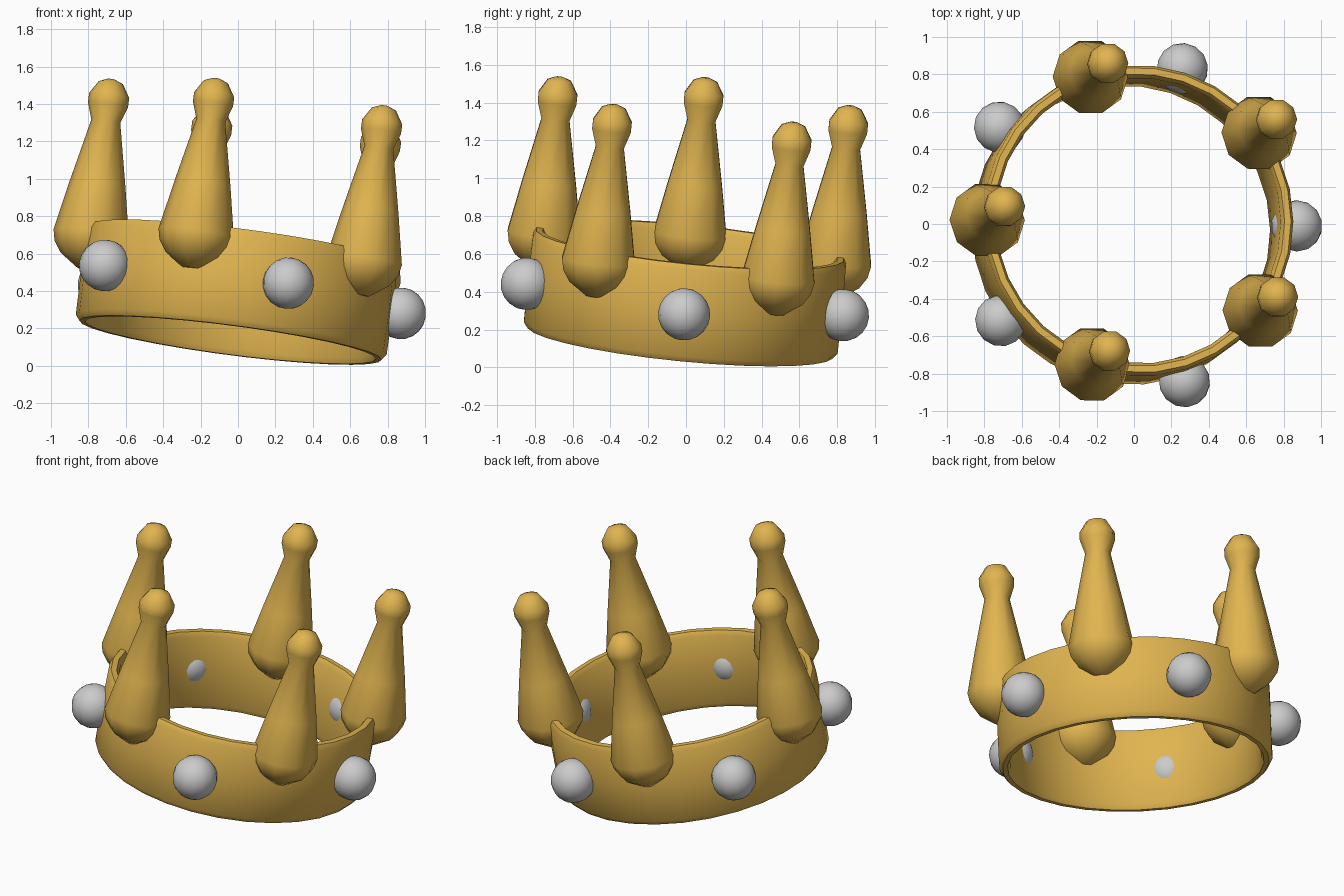
import bpy, bmesh
from math import sin, cos, pi, radians
from mathutils import Vector, Matrix

if "Cube" in bpy.data.objects:
    bpy.data.objects.remove(bpy.data.objects["Cube"])

# The whole crown leans towards +x / +y
TILT = Vector((0, 0, 1)).rotation_difference(Vector((0.13, 0.10, 1))).to_matrix().to_4x4()
FRAME = Matrix.Translation((-0.04, -0.03, 0.137)) @ TILT

gold = bpy.data.materials.new("gold")
gold.diffuse_color = (0.75, 0.46, 0.08, 1)
gold.use_nodes = True
gold.node_tree.nodes["Principled BSDF"].inputs["Base Color"].default_value = gold.diffuse_color


def finish(name, bm, matrix, mat=None, angle=45):
    bmesh.ops.recalc_face_normals(bm, faces=bm.faces)
    me = bpy.data.meshes.new(name)
    bm.to_mesh(me)
    bm.free()
    ob = bpy.data.objects.new(name, me)
    bpy.context.collection.objects.link(ob)
    ob.matrix_world = matrix
    if mat:
        me.materials.append(mat)
    bpy.ops.object.select_all(action='DESELECT')
    ob.select_set(True)
    bpy.context.view_layer.objects.active = ob
    bpy.ops.object.shade_smooth_by_angle(angle=radians(angle))
    return ob


def lathe(profile, sides, closed):
    """Spin (radius, height) points around z; open profiles get end caps."""
    bm = bmesh.new()
    rings = [[bm.verts.new((r * cos(2 * pi * i / sides), r * sin(2 * pi * i / sides), z))
              for i in range(sides)] for r, z in profile]
    pairs = list(zip(rings, rings[1:]))
    if closed:
        pairs.append((rings[-1], rings[0]))
    for a, b in pairs:
        for i in range(sides):
            j = (i + 1) % sides
            bm.faces.new((a[i], a[j], b[j], b[i]))
    if not closed:
        bm.faces.new(rings[0][::-1])
        bm.faces.new(rings[-1])
    return bm


# Band: thin ring with softened rims
band = [(0.785, 0.0), (0.815, 0.0), (0.838, 0.03), (0.84, 0.26), (0.836, 0.49),
        (0.82, 0.52), (0.785, 0.52), (0.768, 0.49), (0.772, 0.26), (0.77, 0.03)]
finish("band", lathe(band, 30, True), FRAME, gold)

# Spikes: bulged foot, long taper, knob on top
spike = [(0.05, 0.28), (0.15, 0.35), (0.19, 0.41), (0.203, 0.47), (0.15, 0.74),
         (0.078, 1.08), (0.108, 1.17), (0.108, 1.22), (0.065, 1.29), (0.02, 1.308)]
for k in range(5):
    a = pi + k * 2 * pi / 5
    place = Matrix.Rotation(a, 4, 'Z') @ Matrix.Translation((0.812, 0, 0))
    finish(f"spike_{k + 1}", lathe(spike, 10, False), FRAME @ place, gold)

# Round gems set between the spikes
for k in range(5):
    bm = bmesh.new()
    bmesh.ops.create_uvsphere(bm, u_segments=14, v_segments=10, radius=0.138)
    place = Matrix.Rotation(k * 2 * pi / 5, 4, 'Z') @ Matrix.Translation((0.884, 0, 0.26))
    finish(f"gem_{k + 1}", bm, FRAME @ place)
